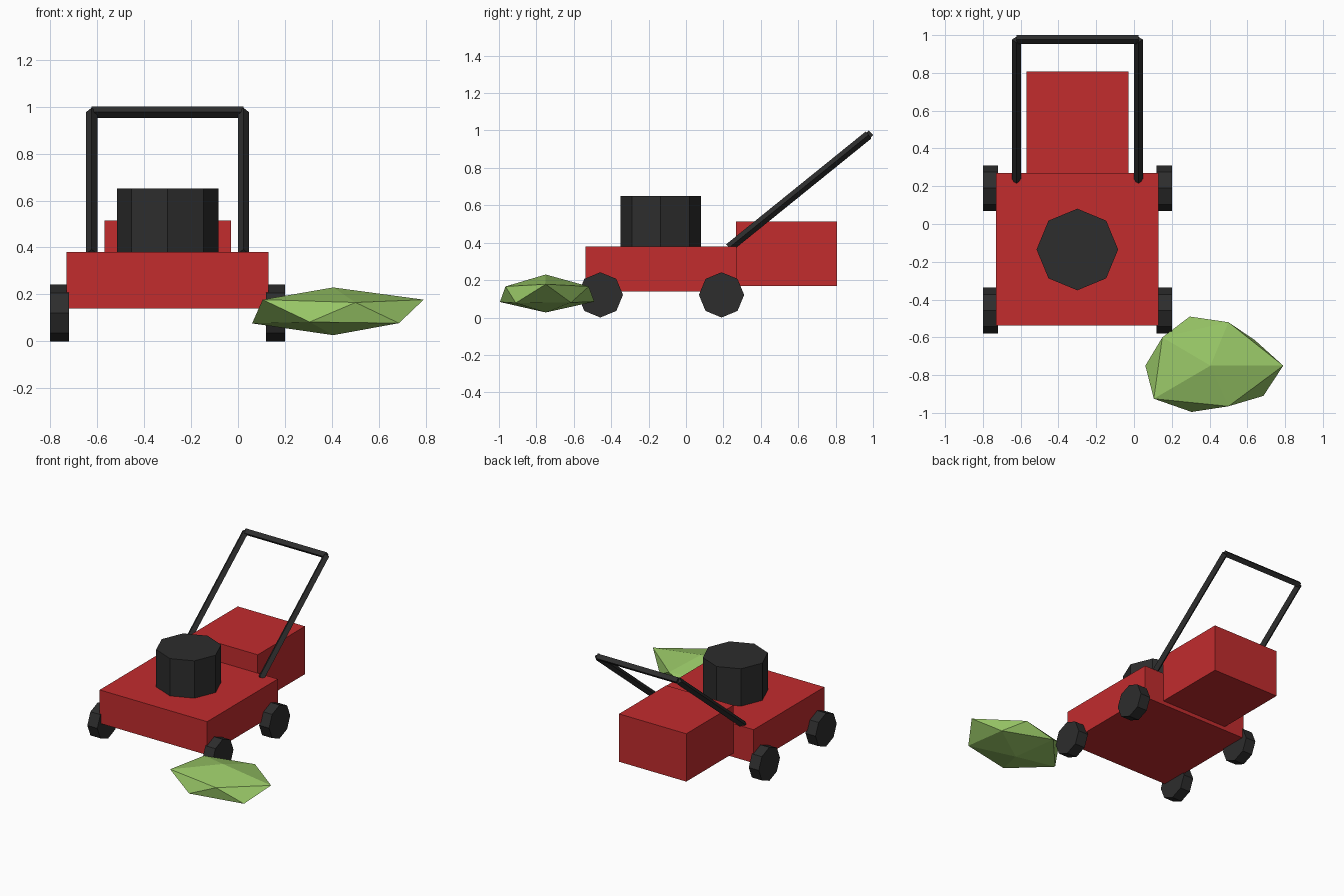
import bpy, bmesh, math
from mathutils import Vector

if "Cube" in bpy.data.objects:
    bpy.data.objects.remove(bpy.data.objects["Cube"])


def material(name, rgb):
    m = bpy.data.materials.new(name)
    m.diffuse_color = (*rgb, 1)
    m.use_nodes = True
    m.node_tree.nodes["Principled BSDF"].inputs["Base Color"].default_value = m.diffuse_color
    return m


RED = material("red paint", (0.54, 0.025, 0.027))
BLACK = material("black rubber", (0.026, 0.026, 0.026))
GREEN = material("grass green", (0.305, 0.55, 0.13))


def finish(name, bm, mat):
    bmesh.ops.recalc_face_normals(bm, faces=bm.faces)
    mesh = bpy.data.meshes.new(name)
    bm.to_mesh(mesh)
    bm.free()
    mesh.materials.append(mat)
    ob = bpy.data.objects.new(name, mesh)
    bpy.context.collection.objects.link(ob)
    return ob


def box(name, lo, hi, mat):
    lo, hi = Vector(lo), Vector(hi)
    bm = bmesh.new()
    bmesh.ops.create_cube(bm, size=1)
    for v in bm.verts:
        v.co = (lo + hi) / 2 + v.co * (hi - lo)
    return finish(name, bm, mat)


def rod(name, start, end, radius, sides, mat):
    """Flat-sided cylinder between two points, with a corner on the local x and y axes."""
    a, b = Vector(start), Vector(end)
    axis = (b - a).normalized()
    side = Vector((1, 0, 0)) if abs(axis.x) < 0.9 else Vector((0, 1, 0))
    up = axis.cross(side)
    bm = bmesh.new()
    rings = []
    for p in (a, b):
        ring = []
        for i in range(sides):
            t = 2 * math.pi * i / sides
            ring.append(bm.verts.new(p + radius * (math.cos(t) * side + math.sin(t) * up)))
        rings.append(ring)
        bm.faces.new(ring)
    for i in range(sides):
        j = (i + 1) % sides
        bm.faces.new((rings[0][i], rings[0][j], rings[1][j], rings[1][i]))
    return finish(name, bm, mat)


CX = -0.30  # centre line of the mower

# Mower deck and grass bag
box("deck", (-0.73, -0.538, 0.14), (0.13, 0.27, 0.381), RED)
box("grass_bag", (-0.568, 0.268, 0.168), (-0.03, 0.808, 0.514), RED)

# Engine drum
rod("engine", (CX, -0.135, 0.37), (CX, -0.135, 0.651), 0.216, 8, BLACK)

# Wheels and handle arms on both sides
for label, s in (("left", -1), ("right", 1)):
    for end, y in (("front", -0.458), ("rear", 0.19)):
        rod(f"{end}_{label}_wheel", (CX + s * 0.42, y, 0.121),
            (CX + s * 0.50, y, 0.121), 0.121, 8, BLACK)
    x = CX + s * 0.323
    rod(f"{label}_handle_arm", (x, 0.23, 0.373), (x, 0.976, 0.976), 0.024, 4, BLACK)

# Handle grip bar
rod("handle_bar", (CX - 0.323, 0.976, 0.976), (CX + 0.323, 0.976, 0.976), 0.024, 4, BLACK)

# Grass clump: uneven twenty-sided lump made of two rings and two poles
upper = [(0.79, -0.75, 0.178), (0.50, -0.52, 0.166), (0.15, -0.60, 0.165),
         (0.105, -0.925, 0.178), (0.50, -0.965, 0.166)]
lower = [(0.64, -0.615, 0.08), (0.295, -0.49, 0.085), (0.06, -0.75, 0.077),
         (0.305, -0.995, 0.083), (0.685, -0.91, 0.078)]
bm = bmesh.new()
U = [bm.verts.new(c) for c in upper]
L = [bm.verts.new(c) for c in lower]
top = bm.verts.new((0.405, -0.75, 0.23))
bottom = bm.verts.new((0.405, -0.75, 0.027))
for k in range(5):
    n = (k + 1) % 5
    bm.faces.new((top, U[k], U[n]))
    bm.faces.new((U[k], L[k], U[n]))
    bm.faces.new((U[n], L[k], L[n]))
    bm.faces.new((bottom, L[n], L[k]))
finish("grass_clump", bm, GREEN)
